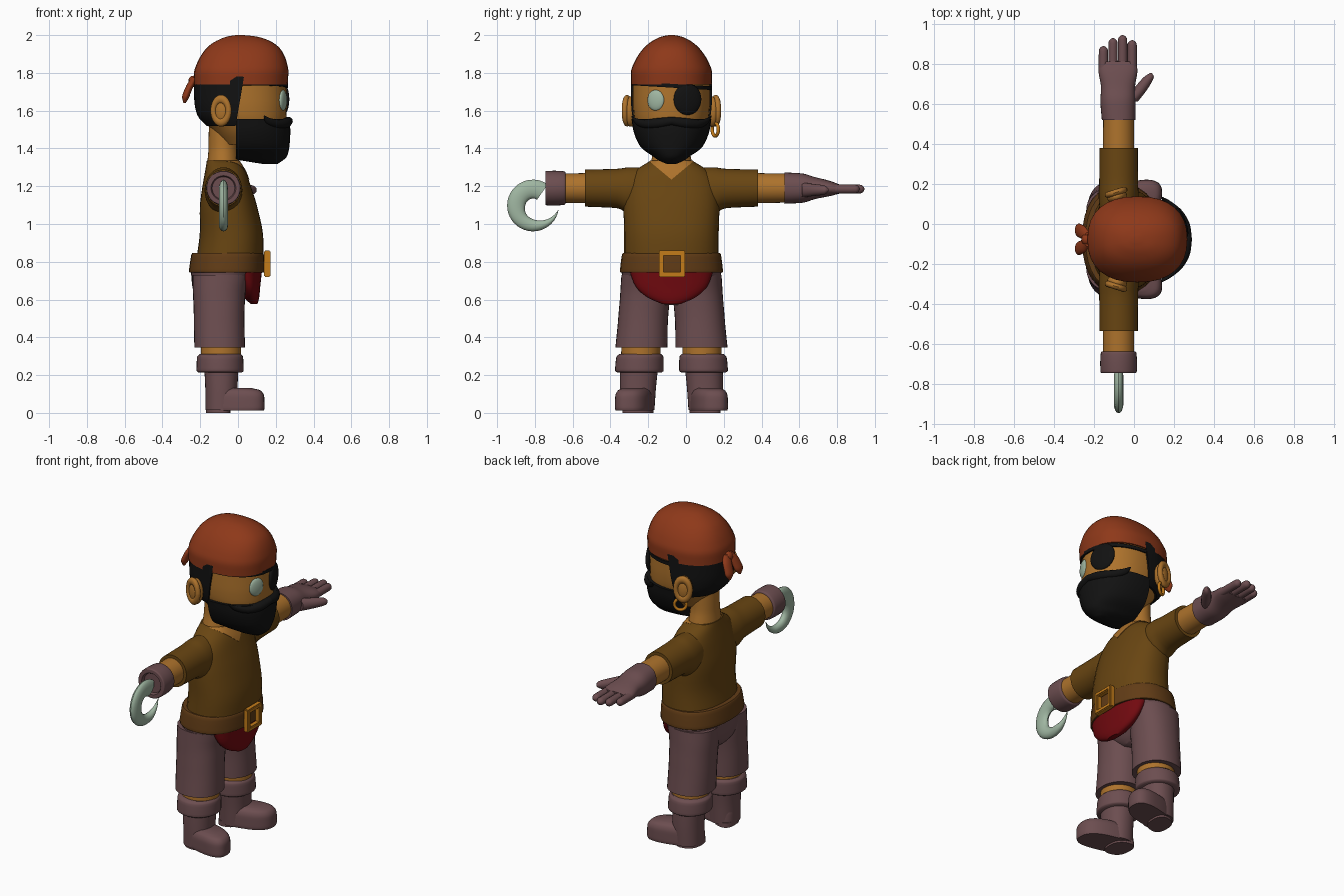
import bpy, bmesh, math
from mathutils import Vector, Matrix

cube = bpy.data.objects.get("Cube")
if cube:
    bpy.data.objects.remove(cube, do_unlink=True)

MID = -0.077      # y of the body's midline; all part coordinates are relative to it
ARM_X, ARM_Z = -0.077, 1.19
parts = []


def material(name, color):
    m = bpy.data.materials.new(name)
    m.use_nodes = True
    m.diffuse_color = (*color, 1)
    m.node_tree.nodes["Principled BSDF"].inputs["Base Color"].default_value = (*color, 1)
    return m


SKIN = material("skin", (0.42, 0.17, 0.025))
BLACK = material("black hair", (0.006, 0.006, 0.006))
RUST = material("rust cloth", (0.27, 0.04, 0.01))
SHIRT = material("brown shirt", (0.14, 0.06, 0.006))
LEATHER = material("belt leather", (0.12, 0.045, 0.008))
MAUVE = material("mauve cloth", (0.15, 0.075, 0.08))
RED = material("red sash", (0.17, 0.003, 0.005))
GOLD = material("gold", (0.55, 0.2, 0.01))
PALE = material("pale metal", (0.35, 0.47, 0.36))


def finish(name, bm, mat, side=1):
    """Turn a bmesh into an object, mirrored to the given side of the midline."""
    for v in bm.verts:
        v.co.y = v.co.y * side + MID
    bmesh.ops.recalc_face_normals(bm, faces=bm.faces)
    me = bpy.data.meshes.new(name)
    bm.to_mesh(me)
    bm.free()
    me.materials.append(mat)
    ob = bpy.data.objects.new(name, me)
    bpy.context.collection.objects.link(ob)
    parts.append(ob)
    return ob


def bridge(rings):
    """Closed skin through a list of point rings."""
    bm = bmesh.new()
    rows = [[bm.verts.new(p) for p in ring] for ring in rings]
    n = len(rows[0])
    for a, b in zip(rows, rows[1:]):
        for i in range(n):
            bm.faces.new((a[i], a[(i + 1) % n], b[(i + 1) % n], b[i]))
    bm.faces.new(rows[0])
    bm.faces.new(rows[-1])
    return bm


def smooth(keys, steps=4):
    """Monotone smooth interpolation between key rings."""
    cols = []
    for c in zip(*keys):
        d = [q - p for p, q in zip(c, c[1:])]
        m = [d[0]] + [2 * a * b / (a + b) if a * b > 0 else 0 for a, b in zip(d, d[1:])] + [d[-1]]
        out = []
        for i in range(len(d)):
            for k in range(steps):
                t = k / steps
                out.append(c[i] + t * m[i] + t * t * (3 * d[i] - 2 * m[i] - m[i + 1])
                           + t ** 3 * (m[i] + m[i + 1] - 2 * d[i]))
        cols.append(out + [c[-1]])
    return list(zip(*cols))


def loft(name, keys, mat, axis="z", power=2, side=1, cuts=(), shear=None, seg=32):
    """Keys are (position on axis, centre a, centre b, radius a, radius b)."""
    rings = []
    for t, a, b, ra, rb in smooth(keys):
        ring = []
        for i in range(seg):
            c, s = math.cos(math.tau * i / seg), math.sin(math.tau * i / seg)
            u = a + ra * math.copysign(abs(c) ** (2 / power), c)
            v = b + rb * math.copysign(abs(s) ** (2 / power), s)
            ring.append(Vector((u, v, t) if axis == "z" else (u, t, v)))
        rings.append(ring)
    bm = bridge(rings)
    for co, normal in cuts:      # the side the normal points to is removed
        cut = bmesh.ops.bisect_plane(bm, geom=bm.verts[:] + bm.edges[:] + bm.faces[:],
                                     plane_co=co, plane_no=normal, clear_outer=True)
        edges = [e for e in cut["geom_cut"] if isinstance(e, bmesh.types.BMEdge)]
        bmesh.ops.holes_fill(bm, edges=edges, sides=0)
    if shear:
        for v in bm.verts:
            shear(v.co)
    return finish(name, bm, mat, side)


def ellipsoid(name, loc, size, mat, turn=0, side=1):
    bm = bmesh.new()
    matrix = Matrix.Translation(loc) @ Matrix.Rotation(turn, 4, "Z") @ Matrix.Diagonal((*size, 1))
    bmesh.ops.create_uvsphere(bm, u_segments=32, v_segments=16, radius=1, matrix=matrix)
    return finish(name, bm, mat, side)


def hoop(name, loc, big, small, mat, stretch=1, turn=0, side=1):
    """Upright ring facing sideways."""
    rings = []
    spin = Matrix.Rotation(turn, 3, "Z")
    for i in range(33):
        a = math.tau * i / 32
        ring = []
        for k in range(12):
            b = math.tau * k / 12
            r = big + small * math.cos(b)
            p = Vector((r * math.cos(a), small * math.sin(b), r * math.sin(a) * stretch))
            ring.append(spin @ p + Vector(loc))
        rings.append(ring)
    return finish(name, bridge(rings), mat, side)


def grow(keys, d):
    return [(t, a, b, ra + d, rb + d) for t, a, b, ra, rb in keys]


# Head, hair and beard
head = [(1.42, 0.06, 0, 0.14, 0.12), (1.5, 0.05, 0, 0.19, 0.175), (1.58, 0.025, 0, 0.232, 0.2),
        (1.66, 0.018, 0, 0.24, 0.205), (1.78, 0.015, 0, 0.238, 0.205)]
loft("head", head, SKIN, power=2.2)
loft("hair", grow(head, 0.01), BLACK, power=2.2,
     cuts=[((0.025, 0, 1.74), (1, 0, -0.17)), ((0, 0, 1.52), (0, 0, -1))])
loft("beard", [(1.318, 0.17, 0, 0.04, 0.025), (1.335, 0.13, 0, 0.105, 0.065), (1.36, 0.07, 0, 0.19, 0.1),
               (1.41, 0.035, 0, 0.237, 0.165), (1.5, 0.03, 0, 0.247, 0.203), (1.555, 0.028, 0, 0.24, 0.211)],
     BLACK, power=2.3, cuts=[((-0.01, 0, 0), (-1, 0, 0))])
for side, word in ((1, "left"), (-1, "right")):
    loft(word + "_moustache", [(0, 0.266, 1.545, 0.024, 0.022), (0.07, 0.255, 1.535, 0.026, 0.026),
                               (0.14, 0.218, 1.53, 0.026, 0.022), (0.19, 0.165, 1.545, 0.02, 0.016),
                               (0.212, 0.14, 1.57, 0.004, 0.004)], BLACK, "y", side=side)
    ellipsoid(word + "_ear", (-0.085, 0.215, 1.595), (0.05, 0.035, 0.08), SKIN, 0.3, side)
    hoop(word + "_ear_rim", (-0.09, 0.235, 1.6), 0.042, 0.016, SKIN, 1.45, 0.3, side)
hoop("earring", (-0.07, 0.232, 1.5), 0.034, 0.009, GOLD, turn=0.5)
ellipsoid("right_eye", (0.238, -0.083, 1.655), (0.016, 0.047, 0.055), PALE, -0.35)
ellipsoid("eye_patch", (0.238, 0.085, 1.66), (0.022, 0.078, 0.083), BLACK, 0.35)


def slant(co):
    co.z -= 0.06 * co.y


loft("patch_strap", [(1.722, 0.016, 0, 0.249, 0.213), (1.742, 0.016, 0, 0.249, 0.213)],
     BLACK, power=2.2, shear=slant)

# Bandana with its knot and tails
loft("bandana", [(1.738, 0.015, 0, 0.248, 0.214), (1.8, 0.017, 0, 0.25, 0.215), (1.86, 0.022, 0, 0.235, 0.195),
                 (1.93, 0.027, 0, 0.195, 0.148), (1.97, 0.027, 0, 0.14, 0.1), (1.993, 0.02, 0, 0.075, 0.05),
                 (2, 0.01, 0, 0.02, 0.015)], RUST, power=2.35)
ellipsoid("bandana_knot", (-0.238, 0, 1.755), (0.025, 0.03, 0.03), RUST)
for side, word in ((1, "left"), (-1, "right")):
    loft(word + "_bandana_tail", [(1.64, -0.283, 0.05, 0.006, 0.008), (1.68, -0.275, 0.045, 0.02, 0.034),
                                  (1.73, -0.255, 0.035, 0.02, 0.034), (1.775, -0.232, 0.015, 0.014, 0.02)],
         RUST, side=side)

# Neck, shirt and open collar
loft("neck", [(1.25, -0.07, 0, 0.1, 0.13), (1.34, -0.078, 0, 0.083, 0.106), (1.42, -0.078, 0, 0.078, 0.092),
              (1.56, -0.075, 0, 0.078, 0.09)], SKIN)
torso = [(0.8, -0.045, 0, 0.178, 0.25), (0.94, -0.035, 0, 0.168, 0.25), (1.09, -0.05, 0, 0.152, 0.254),
         (1.2, -0.06, 0, 0.128, 0.245), (1.275, -0.067, 0, 0.108, 0.2), (1.335, -0.08, 0, 0.085, 0.112)]
loft("shirt", torso, SHIRT, power=2.3)
loft("collar_opening", grow(torso[2:], 0.004), SKIN, power=2.3,
     cuts=[((0, 0, 1.235), (0, s, -1.2)) for s in (1, -1)] + [((-0.06, 0, 0), (-1, 0, 0))])

# Arms
for side, word in ((1, "left"), (-1, "right")):
    loft(word + "_sleeve", [(0.1, ARM_X, 1.18, 0.09, 0.12), (0.22, ARM_X, 1.178, 0.1, 0.122),
                            (0.29, ARM_X, 1.188, 0.097, 0.104), (0.458, ARM_X, ARM_Z, 0.096, 0.098)],
         SHIRT, "y", side=side)
    loft(word + "_forearm", [(0.4, ARM_X, ARM_Z, 0.078, 0.08), (0.61, ARM_X, ARM_Z, 0.077, 0.077)],
         SKIN, "y", side=side)

# Left glove
loft("left_glove", [(0.598, ARM_X, ARM_Z, 0.084, 0.083), (0.69, -0.08, ARM_Z, 0.088, 0.078),
                    (0.76, -0.08, ARM_Z, 0.085, 0.058), (0.84, -0.08, 1.188, 0.097, 0.04),
                    (0.89, -0.08, 1.185, 0.092, 0.024)], MAUVE, "y", power=2.3)
for i, tip in enumerate((0.967, 1.007, 1.022, 0.997)):
    x = -0.153 + 0.048 * i
    loft("left_finger", [(y, x, 1.185, r, r) for y, r in
                         ((0.83, 0.024), (tip - 0.025, 0.023), (tip - 0.007, 0.015), (tip, 0.003))],
         MAUVE, "y", seg=16)
loft("left_thumb", [(0.69, -0.02, 1.18, 0.04, 0.04), (0.75, 0.03, 1.18, 0.036, 0.032),
                    (0.81, 0.073, 1.18, 0.026, 0.024), (0.832, 0.085, 1.18, 0.005, 0.005)],
     MAUVE, "y", seg=16)

# Right cuff and hook
loft("right_cuff", [(y, ARM_X, ARM_Z, r, r) for y, r in
                    ((0.56, 0.08), (0.565, 0.088), (0.615, 0.092), (0.66, 0.091), (0.668, 0.086),
                     (0.668, 0.066), (0.65, 0.06))], MAUVE, "y", side=-1)
rings = []
for degrees, half in smooth([(55, 0.05), (120, 0.05), (180, 0.048), (230, 0.04), (285, 0.028),
                             (325, 0.012), (350, 0.001)], 6):
    a = math.radians(degrees)
    ring = []
    for k in range(16):
        b = math.tau * k / 16
        r = 0.137 - half + half * math.cos(b)
        ring.append((ARM_X + min(0.024, half) * math.sin(b), -0.733 + r * math.cos(a), 1.098 + r * math.sin(a)))
    rings.append(ring)
finish("hook", bridge(rings), PALE)

# Belt, buckle and sash
loft("belt", [(0.742, -0.06, 0, 0.196, 0.268), (0.75, -0.06, 0, 0.2, 0.273), (0.838, -0.055, 0, 0.192, 0.262),
              (0.846, -0.055, 0, 0.187, 0.257)], LEATHER, power=2.3)
bm = bmesh.new()
for s in (1, -1):
    for offset, size in (((0, s * 0.057, 0), (0.034, 0.026, 0.14)), ((0, 0, s * 0.057), (0.034, 0.14, 0.026))):
        place = Matrix.Translation(Vector((0.155, 0.003, 0.79)) + Vector(offset))
        bmesh.ops.create_cube(bm, size=1, matrix=place @ Matrix.Diagonal((*size, 1)))
bmesh.ops.bevel(bm, geom=bm.edges[:], offset=0.005, segments=2, affect="EDGES")
finish("buckle", bm, GOLD)
loft("sash", [(0.577, 0.085, 0, 0.018, 0.05), (0.61, 0.072, 0, 0.04, 0.125), (0.67, 0.06, 0, 0.058, 0.19),
              (0.76, 0.04, 0, 0.088, 0.225)], RED)

# Trousers and boots
loft("trouser_seat", [(0.57, -0.1, 0, 0.09, 0.06), (0.6, -0.1, 0, 0.12, 0.14), (0.66, -0.09, 0, 0.15, 0.25),
                      (0.76, -0.065, 0, 0.185, 0.266)], MAUVE, power=2.2)


def toe_out(co):
    co.y += 0.22 * (co.x + 0.015)


for side, word in ((1, "left"), (-1, "right")):
    loft(word + "_trouser_leg", [(0.345, -0.097, 0.159, 0.134, 0.138), (0.5, -0.1, 0.15, 0.134, 0.132),
                                 (0.62, -0.1, 0.14, 0.138, 0.132), (0.73, -0.09, 0.135, 0.15, 0.13)],
         MAUVE, power=2.2, side=side)
    loft(word + "_shin", [(0.27, -0.09, 0.163, 0.107, 0.104), (0.36, -0.09, 0.161, 0.107, 0.104)], SKIN, side=side)
    loft(word + "_boot_cuff", [(0.214, -0.095, 0.17, 0.115, 0.118), (0.225, -0.095, 0.17, 0.125, 0.129),
                               (0.295, -0.095, 0.167, 0.122, 0.125), (0.312, -0.093, 0.165, 0.108, 0.11)],
         MAUVE, side=side)
    loft(word + "_boot_shaft", [(0.015, -0.088, 0.18, 0.084, 0.09), (0.12, -0.088, 0.178, 0.085, 0.095),
                                (0.23, -0.088, 0.172, 0.09, 0.1)], MAUVE, power=2.2, side=side)
    loft(word + "_boot_foot", [(0.012, -0.015, 0.197, 0.152, 0.088), (0.03, -0.015, 0.197, 0.156, 0.091),
                               (0.085, -0.015, 0.197, 0.154, 0.09), (0.118, -0.018, 0.197, 0.138, 0.078),
                               (0.132, -0.03, 0.197, 0.1, 0.055)], MAUVE, power=2.6, side=side, shear=toe_out)
    loft(word + "_boot_heel", [(0, -0.105, 0.197, 0.064, 0.08), (0.03, -0.105, 0.197, 0.064, 0.08)],
         MAUVE, power=2.5, side=side, shear=toe_out)

# Smooth shading with sharp rims
bpy.ops.object.select_all(action="DESELECT")
for ob in parts:
    ob.select_set(True)
bpy.context.view_layer.objects.active = parts[0]
bpy.ops.object.shade_smooth_by_angle(angle=math.radians(40))
